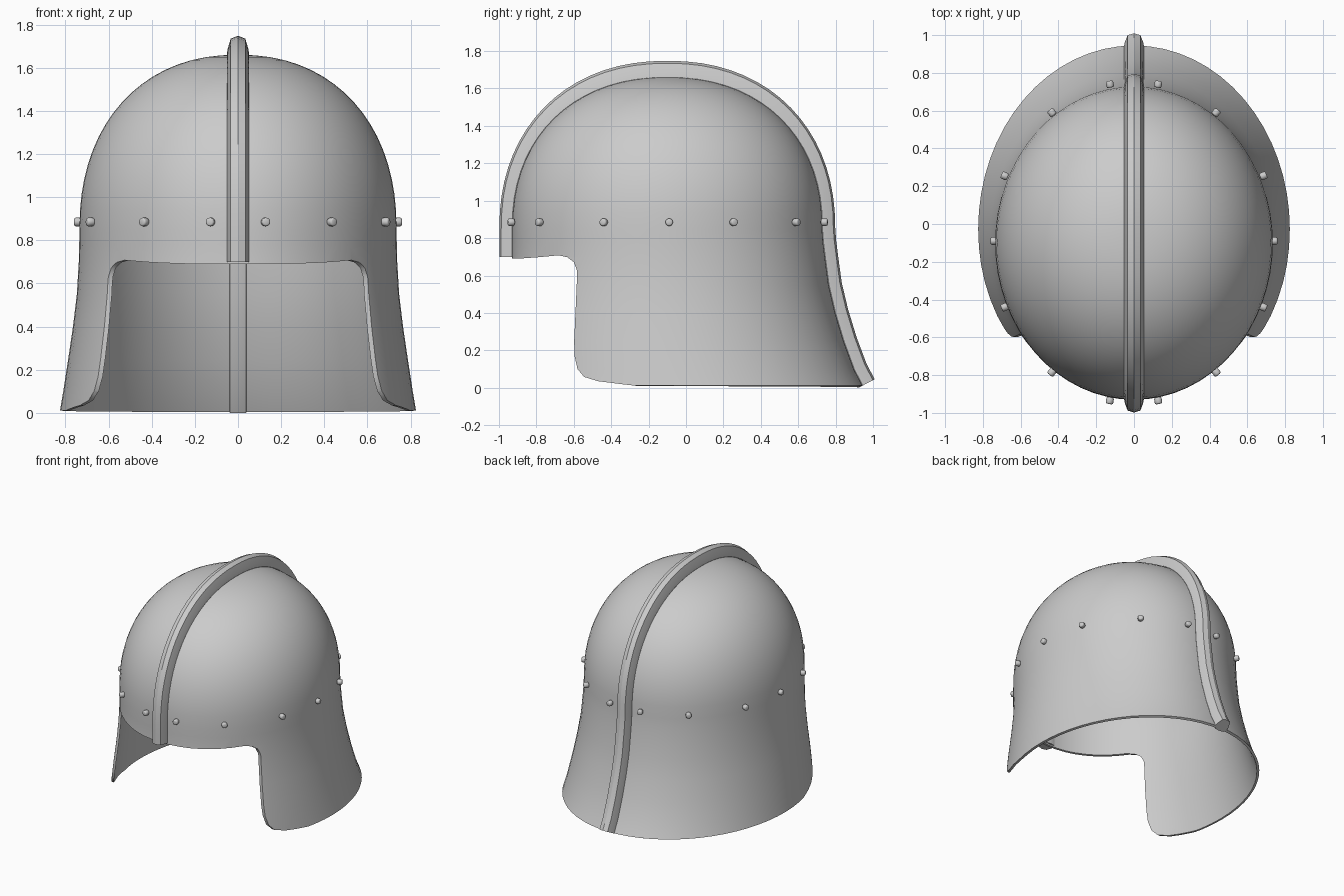
import bpy, bmesh, math
from mathutils import Vector

if "Cube" in bpy.data.objects:
    bpy.data.objects.remove(bpy.data.objects["Cube"])

SEG = 64

# Ring profile: (z, half width, front y, back y); flared skirt, then dome
rings = [(0.012, .825, -1.0, .945), (.1, .81, -.99, .90), (.25, .787, -.975, .845),
         (.4, .765, -.955, .80), (.55, .747, -.94, .765), (.7, .738, -.93, .745),
         (.78, .736, -.93, .735)]
DOME = 18
for i in range(DOME):
    a = math.pi / 2 * i / DOME
    k, h = math.cos(a) ** (2 / 2.2), math.sin(a) ** (2 / 2.2)
    rings.append((.85 + .81 * h, .735 * k, -.1 - .83 * k, -.1 + .83 * k))
APEX = (0, -.1, 1.66)


def make_object(name, bm):
    bmesh.ops.recalc_face_normals(bm, faces=bm.faces)
    me = bpy.data.meshes.new(name)
    bm.to_mesh(me)
    bm.free()
    ob = bpy.data.objects.new(name, me)
    bpy.context.collection.objects.link(ob)
    return ob


def activate(ob):
    bpy.ops.object.select_all(action='DESELECT')
    ob.select_set(True)
    bpy.context.view_layer.objects.active = ob


def smooth(ob, angle=35):
    activate(ob)
    bpy.ops.object.shade_smooth_by_angle(angle=math.radians(angle))


# Helmet shell
bm = bmesh.new()
grid = []
for z, rx, f, b in rings:
    cy, ry = (f + b) / 2, (b - f) / 2
    grid.append([bm.verts.new((rx * math.sin(2 * math.pi * j / SEG),
                               cy - ry * math.cos(2 * math.pi * j / SEG), z))
                 for j in range(SEG)])
for lo, hi in zip(grid, grid[1:]):
    for j in range(SEG):
        n = (j + 1) % SEG
        bm.faces.new((lo[j], lo[n], hi[n], hi[j]))
top = bm.verts.new(APEX)
for j in range(SEG):
    bm.faces.new((grid[-1][j], grid[-1][(j + 1) % SEG], top))
shell = make_object("helmet_shell", bm)
sol = shell.modifiers.new("thickness", 'SOLIDIFY')
sol.thickness, sol.offset = .018, -1

# Cutter for the face opening, with rounded corners
outline = [(-2, .69), (-.9, .69), (-.8, .697), (-.68, .708), (-.635, .698), (-.6, .672),
           (-.584, .63), (-.583, .58), (-.59, .42), (-.598, .25), (-.596, .17),
           (-.58, .1), (-.545, .058), (-.47, .035), (-.35, .02), (-.15, -.003),
           (-.15, -.3), (-2, -.3)]
bm = bmesh.new()
face = bm.faces.new([bm.verts.new((-1.5, y, z)) for y, z in outline])
ext = bmesh.ops.extrude_face_region(bm, geom=[face])
bmesh.ops.translate(bm, vec=(3, 0, 0),
                    verts=[v for v in ext["geom"] if isinstance(v, bmesh.types.BMVert)])
cutter = make_object("opening_cutter", bm)
cutter.hide_render = True
cut = shell.modifiers.new("opening", 'BOOLEAN')
cut.operation, cut.solver, cut.object = 'DIFFERENCE', 'EXACT', cutter
activate(shell)
for m in ("thickness", "opening"):
    bpy.ops.object.modifier_apply(modifier=m)
bpy.data.objects.remove(cutter, do_unlink=True)
smooth(shell)

# Crest: ridged section swept over the centre line from brow to nape
path = [Vector((0, f, z)) for z, rx, f, b in rings if z >= .7]
path += [Vector(APEX)] + [Vector((0, b, z)) for z, rx, f, b in reversed(rings)]
section = [(-.052, 0), (-.048, .3), (-.034, .85), (0, 1), (.034, .85), (.048, .3),
           (.052, 0), (.037, -.35), (0, -.45), (-.037, -.35)]
bm = bmesh.new()
loops = []
for i, p in enumerate(path):
    t = (path[min(i + 1, len(path) - 1)] - path[max(i - 1, 0)]).normalized()
    n = Vector((0, -t.z, t.y))
    height = .068 + .02 * max(0, n.z) ** 2
    loop = []
    for x, h in section:
        q = p + n * h * height
        loop.append(bm.verts.new((x, q.y, max(q.z, 0))))
    loops.append(loop)
for a, b in zip(loops, loops[1:]):
    for j in range(len(section)):
        k = (j + 1) % len(section)
        bm.faces.new((a[j], a[k], b[k], b[j]))
bm.faces.new(loops[0])
bm.faces.new(loops[-1])
smooth(make_object("crest", bm), 30)

# Rivets around the brow line
for x, y in [(.128, -.935), (.435, -.785), (.685, -.44), (.742, -.09),
             (.685, .255), (.435, .59), (.128, .74)]:
    for s in (-1, 1):
        normal = Vector((s * x / .735 ** 2, (y + .1) / .83 ** 2, 0))
        bpy.ops.mesh.primitive_cylinder_add(vertices=16, radius=.02, depth=.036,
                                            location=(s * x, y, .885),
                                            rotation=normal.to_track_quat('Z', 'Y').to_euler())
        rivet = bpy.context.object
        rivet.name = "rivet"
        bev = rivet.modifiers.new("round", 'BEVEL')
        bev.width, bev.segments = .008, 2
        bpy.ops.object.modifier_apply(modifier="round")
        smooth(rivet, 50)
